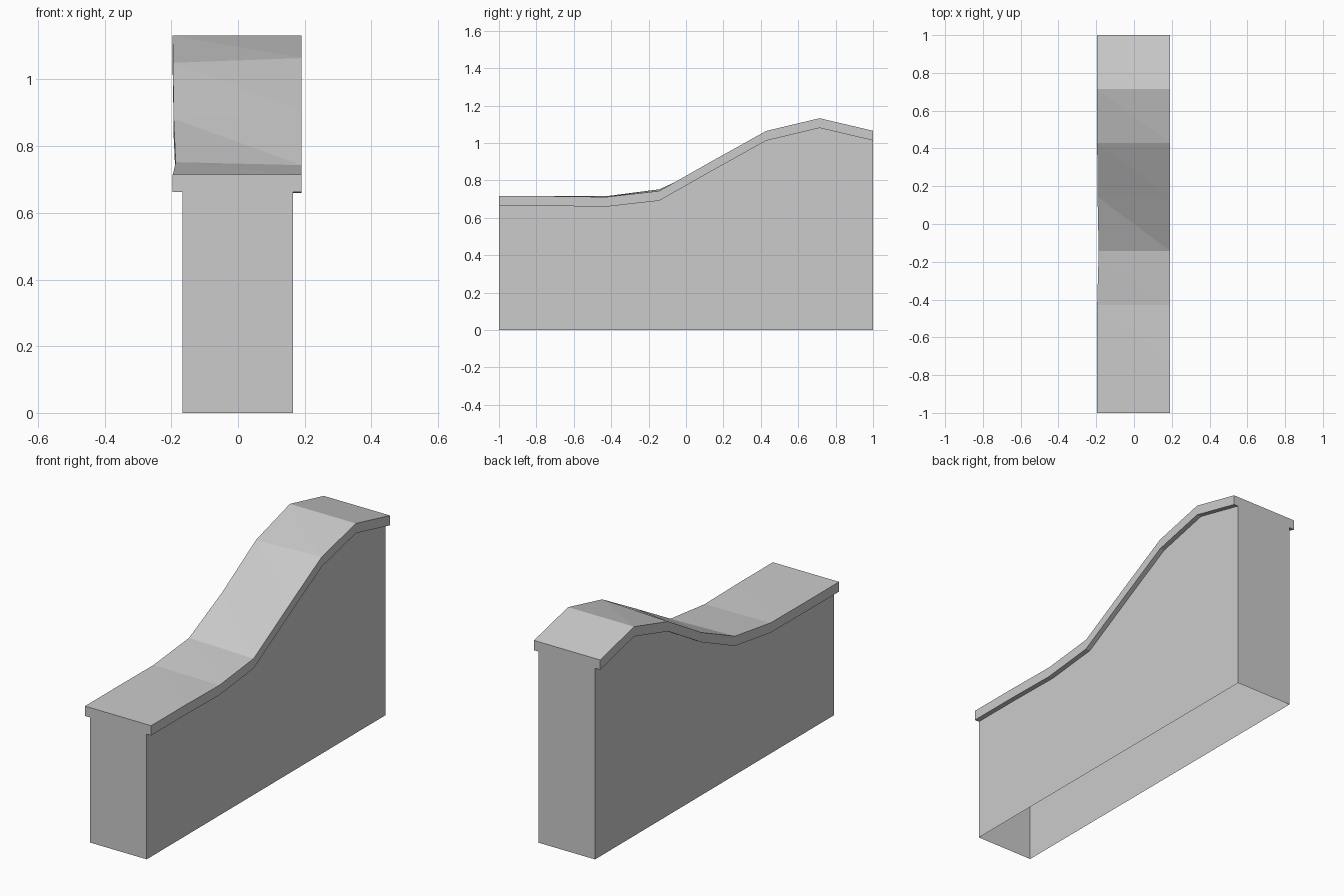
import bpy, bmesh

if "Cube" in bpy.data.objects:
    bpy.data.objects.remove(bpy.data.objects["Cube"])

# Stations along the wall: left cap edge x, left top z, right top z
stations = [(-0.197, 0.715, 0.715), (-0.197, 0.715, 0.715),
            (-0.195, 0.715, 0.711), (-0.187, 0.752, 0.743),
            (-0.193, 0.882, 0.905), (-0.195, 1.050, 1.064),
            (-0.196, 1.132, 1.132), (-0.197, 1.065, 1.065)]
WALL_L, WALL_R, CAP_R, THICK = -0.167, 0.165, 0.191, 0.052

bm = bmesh.new()
rings = []
for i, (xl, zl, zr) in enumerate(stations):
    y = -1 + 2 * i / (len(stations) - 1)
    bl, br = zl - THICK, zr - THICK
    profile = [(WALL_L, 0), (WALL_L, bl), (xl, bl), (xl, zl),
               (CAP_R, zr), (CAP_R, br), (WALL_R, br), (WALL_R, 0)]
    rings.append([bm.verts.new((x, y, z)) for x, z in profile])

# Sides, ledges and slightly twisted top; the underside stays open
for a, b in zip(rings, rings[1:]):
    for k in range(7):
        if k == 3:
            bm.faces.new((a[3], a[4], b[3]))
            bm.faces.new((a[4], b[4], b[3]))
        else:
            bm.faces.new((a[k], a[k + 1], b[k + 1], b[k]))

# T-shaped end walls
bm.faces.new(rings[0])
bm.faces.new(rings[-1])
bmesh.ops.recalc_face_normals(bm, faces=bm.faces)
top = max(bm.faces, key=lambda f: f.calc_center_median().z)
if top.normal.z < 0:
    bmesh.ops.reverse_faces(bm, faces=bm.faces)

mesh = bpy.data.meshes.new("sloped_wall")
bm.to_mesh(mesh)
bm.free()
wall = bpy.data.objects.new("sloped_wall", mesh)
bpy.context.collection.objects.link(wall)
